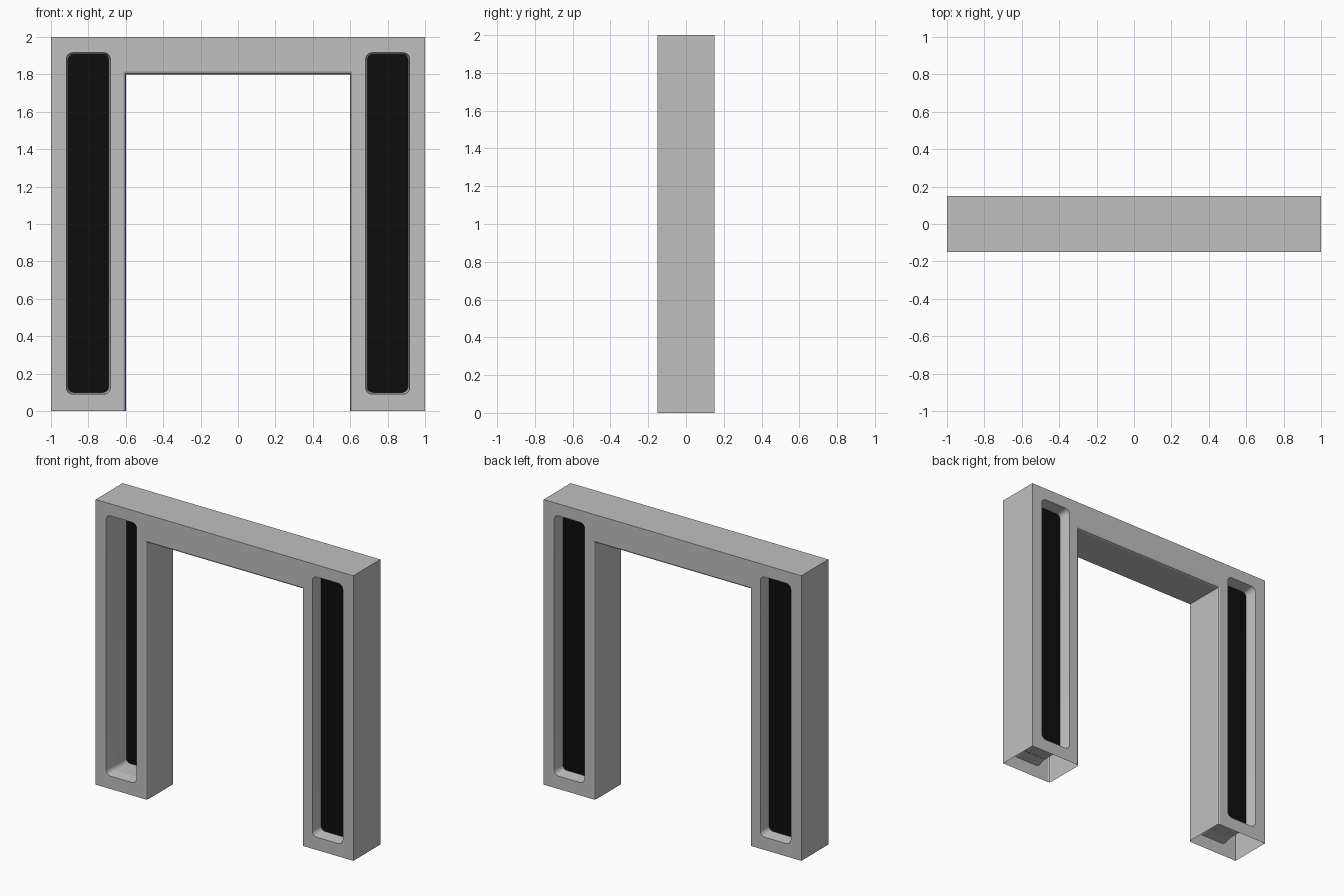
import bpy, bmesh
from math import pi, cos, sin

if "Cube" in bpy.data.objects:
    bpy.data.objects.remove(bpy.data.objects["Cube"], do_unlink=True)

HALF_DEPTH = 0.15
LEDGE = 0.08      # where the tapered recess meets the straight tunnel
LEG_X = 0.8


def material(name, value):
    mat = bpy.data.materials.new(name)
    mat.use_nodes = True
    colour = (value, value, value, 1)
    mat.diffuse_color = colour
    mat.node_tree.nodes["Principled BSDF"].inputs["Base Color"].default_value = colour
    return mat


def add_object(name, bm, mat):
    bmesh.ops.recalc_face_normals(bm, faces=bm.faces[:])
    mesh = bpy.data.meshes.new(name)
    bm.to_mesh(mesh)
    bm.free()
    mesh.materials.append(mat)
    obj = bpy.data.objects.new(name, mesh)
    bpy.context.collection.objects.link(obj)
    return obj


def rounded_ring(bm, cx, y, inset):
    """Upright rounded rectangle, shrunk by inset."""
    half_w, half_h, r = 0.118 - inset, 0.913 - inset, 0.035 - inset / 2
    ring = []
    for corner, (sx, sz) in enumerate([(1, 1), (-1, 1), (-1, -1), (1, -1)]):
        for step in range(7):
            a = corner * pi / 2 + step * pi / 12
            ring.append(bm.verts.new((cx + sx * (half_w - r) + r * cos(a), y,
                                      1.003 + sz * (half_h - r) + r * sin(a))))
    return ring


def loft(sections, cx):
    bm = bmesh.new()
    rings = [rounded_ring(bm, cx, y, inset) for y, inset in sections]
    for a, b in zip(rings, rings[1:]):
        for i in range(len(a)):
            j = (i + 1) % len(a)
            bm.faces.new((a[i], a[j], b[j], b[i]))
    bm.faces.new(rings[0])
    bm.faces.new(rings[-1])
    return bm


grey = material("light_grey", 0.527)
black = material("black", 0.004)

# Gate body: arch outline extruded in depth, with eased opening edges
bm = bmesh.new()
outline = [(-1, 0), (-1, 2), (1, 2), (1, 0), (0.6, 0), (0.6, 1.8), (-0.6, 1.8), (-0.6, 0)]
face = bm.faces.new([bm.verts.new((x, -HALF_DEPTH, z)) for x, z in outline])
extruded = bmesh.ops.extrude_face_region(bm, geom=[face])["geom"]
bmesh.ops.translate(bm, vec=(0, 2 * HALF_DEPTH, 0),
                    verts=[v for v in extruded if isinstance(v, bmesh.types.BMVert)])
opening = [e for e in bm.edges
           if all(abs(v.co.x) < 0.7 for v in e.verts)
           and abs(e.verts[0].co.y - e.verts[1].co.y) < 0.01
           and max(v.co.z for v in e.verts) > 1]
bmesh.ops.bevel(bm, geom=opening, offset=0.016, segments=2, profile=0.5, affect="EDGES")
frame = add_object("gate_frame", bm, grey)

# Recess through each leg, tapering in from both faces
over = 0.01
flare = -0.01 * over / (HALF_DEPTH - LEDGE)
outer = HALF_DEPTH + over
cutters = []
for side in (-1, 1):
    cutter = add_object("recess_cutter", loft([(-outer, flare), (-LEDGE, 0.01),
                                               (LEDGE, 0.01), (outer, flare)], side * LEG_X), grey)
    cutter.hide_render = True
    mod = frame.modifiers.new("recess", "BOOLEAN")
    mod.operation = "DIFFERENCE"
    mod.solver = "EXACT"
    mod.object = cutter
    cutters.append(cutter)
bpy.context.view_layer.update()
cut_mesh = bpy.data.meshes.new_from_object(
    frame.evaluated_get(bpy.context.evaluated_depsgraph_get()))
frame.modifiers.clear()
frame.data = cut_mesh
for cutter in cutters:
    bpy.data.objects.remove(cutter, do_unlink=True)

# Open the feet of the hollow shell and smooth only the rounded recess corners
bm = bmesh.new()
bm.from_mesh(cut_mesh)
feet = [f for f in bm.faces if all(v.co.z < 0.001 for v in f.verts)]
bmesh.ops.delete(bm, geom=feet, context="FACES_ONLY")
for f in bm.faces:
    f.smooth = True
for e in bm.edges:
    on_ledge = all(abs(abs(v.co.y) - LEDGE) < 0.001 for v in e.verts) \
        and e.verts[0].co.y * e.verts[1].co.y > 0
    e.smooth = not on_ledge and e.calc_face_angle(0) < 0.35
bm.to_mesh(cut_mesh)
bm.free()

# Dark panels set inside the recesses
THICK = 0.006
for name, x, y in (("right_back_panel", -LEG_X, 0.06),
                   ("left_back_panel", LEG_X, 0.06),
                   ("left_front_panel", LEG_X, -0.066)):
    add_object(name, loft([(y, 0.01), (y + THICK, 0.01)], x), black)
